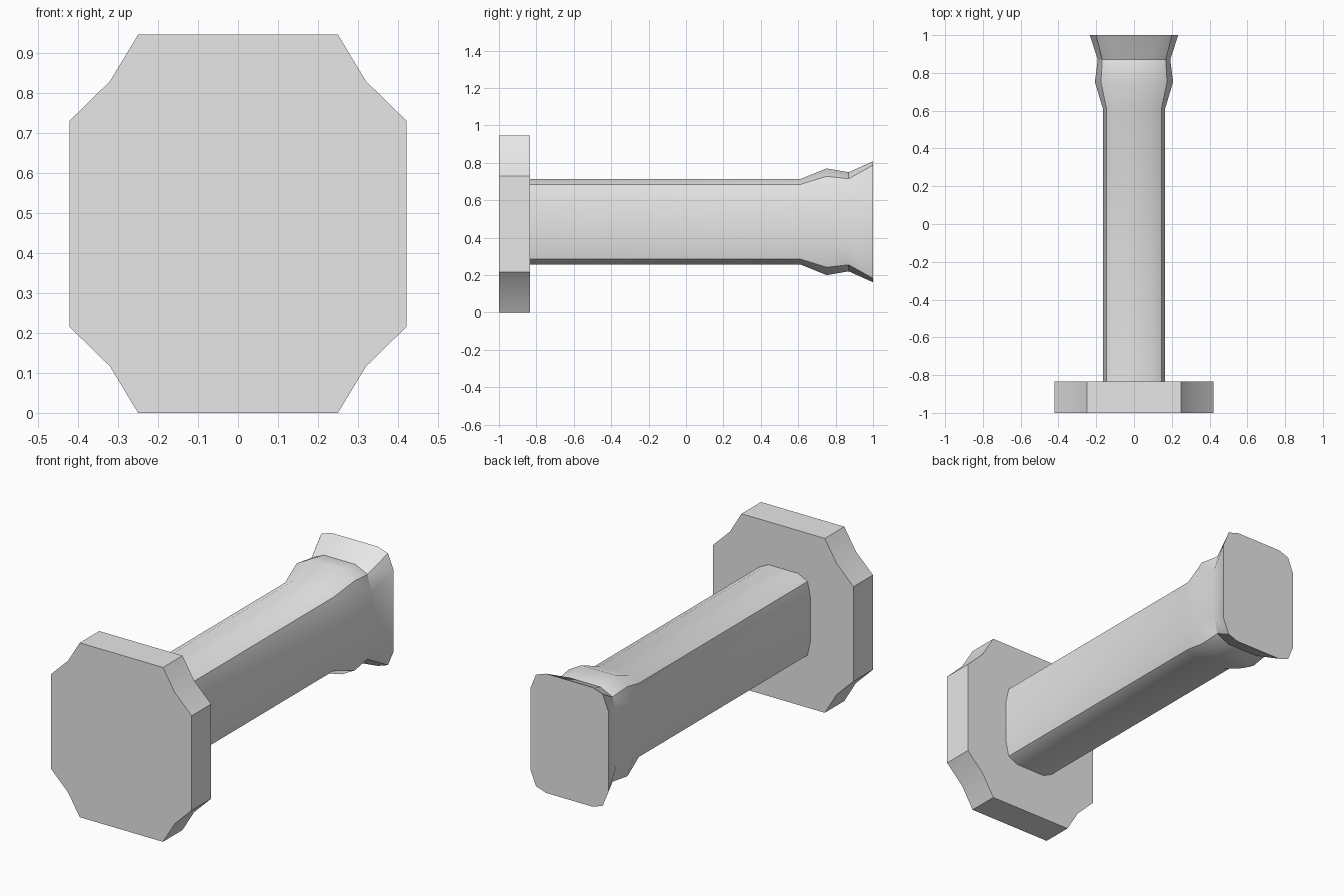
import bpy
import bmesh
import math

cube = bpy.data.objects.get("Cube")
if cube:
    bpy.data.objects.remove(cube, do_unlink=True)

grey = bpy.data.materials.new("plain grey")
grey.use_nodes = True
grey.diffuse_color = (0.8, 0.8, 0.8, 1)
bsdf = next(n for n in grey.node_tree.nodes if n.type == "BSDF_PRINCIPLED")
bsdf.inputs["Base Color"].default_value = (0.8, 0.8, 0.8, 1)


def full_section(corner):
    """Mirror one corner (three x, z points) into a closed 12-sided outline."""
    back = corner[::-1]
    return (corner
            + [(x, -z) for x, z in back]
            + [(-x, -z) for x, z in corner]
            + [(-x, z) for x, z in back])


def loft(name, height, stations):
    """Skin a row of (y, corner) sections, with flat caps on both ends."""
    bm = bmesh.new()
    rings = [[bm.verts.new((x, y, height + z)) for x, z in full_section(corner)]
             for y, corner in stations]
    for a, b in zip(rings, rings[1:]):
        for i in range(len(a)):
            j = (i + 1) % len(a)
            bm.faces.new((a[i], a[j], b[j], b[i]))
    bm.faces.new(rings[0])
    bm.faces.new(rings[-1])
    bmesh.ops.recalc_face_normals(bm, faces=bm.faces)
    mesh = bpy.data.meshes.new(name)
    bm.to_mesh(mesh)
    bm.free()
    mesh.materials.append(grey)
    obj = bpy.data.objects.new(name, mesh)
    bpy.context.collection.objects.link(obj)
    bpy.ops.object.select_all(action="DESELECT")
    obj.select_set(True)
    bpy.context.view_layer.objects.active = obj
    bpy.ops.object.shade_smooth_by_angle(angle=math.radians(30))
    return obj


# Wide end plate with cut corners
plate = [(0.25, 0.473), (0.32, 0.357), (0.422, 0.257)]
loft("end_plate", 0.473, [(-1, plate), (-0.833, plate)])

# Long shaft with a raised collar and a flared tip
shaft = [(0.09, 0.2285), (0.146, 0.2), (0.165, 0.115)]
collar = [(0.1, 0.285), (0.175, 0.243), (0.207, 0.14)]
neck = [(0.095, 0.265), (0.168, 0.23), (0.192, 0.135)]
tip = [(0.14, 0.3235), (0.2, 0.303), (0.234, 0.22)]
loft("flared_shaft", 0.4845,
     [(-0.84, shaft), (0.612, shaft), (0.752, collar), (0.87, neck), (1, tip)])
